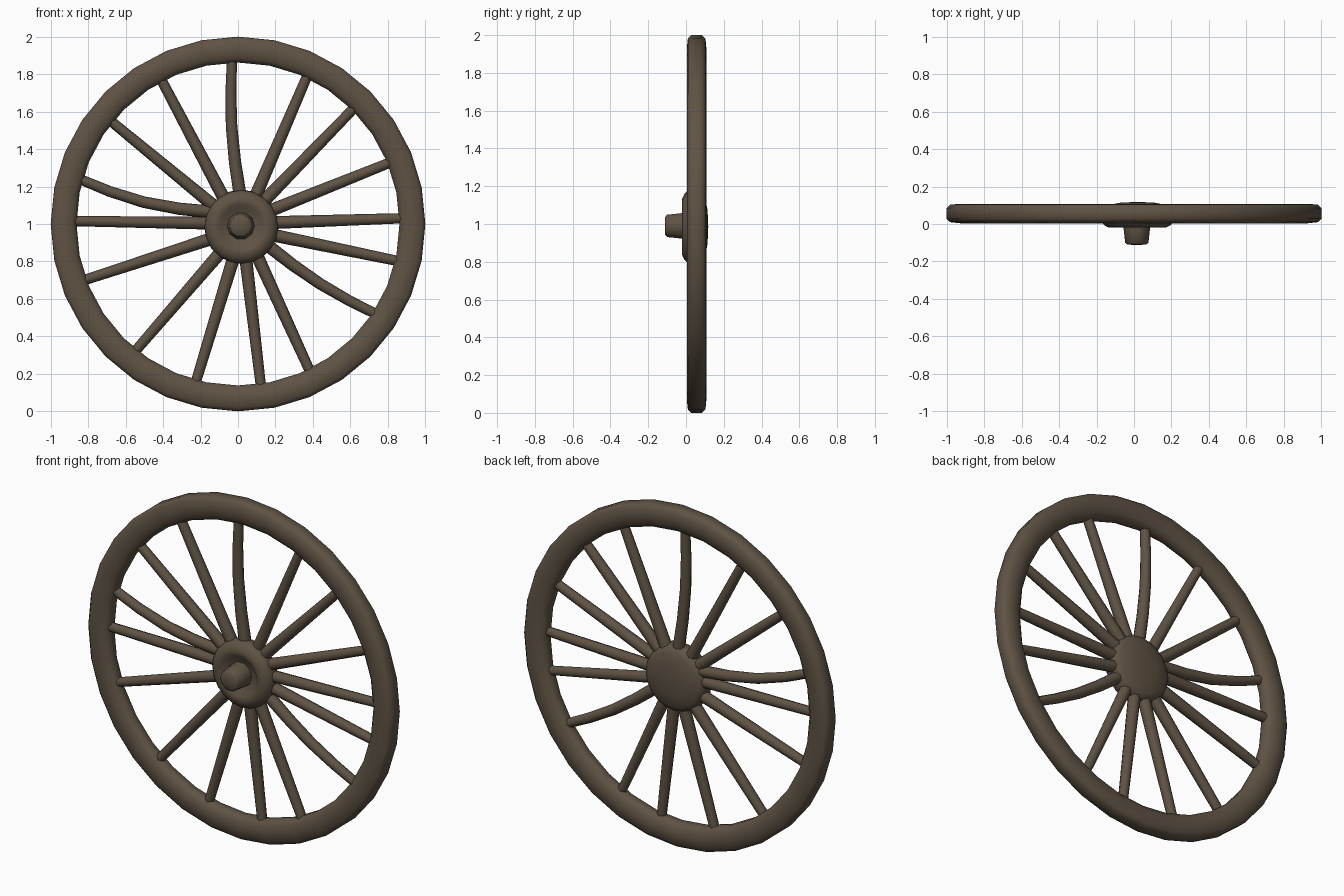
import bpy, bmesh, math
from mathutils import Vector, Matrix

cube = bpy.data.objects.get("Cube")
if cube:
    bpy.data.objects.remove(cube, do_unlink=True)

# One weathered wood colour
wood = bpy.data.materials.new("weathered_wood")
wood.use_nodes = True
colour = (0.114, 0.086, 0.058, 1)
wood.diffuse_color = colour
bsdf = wood.node_tree.nodes["Principled BSDF"]
bsdf.inputs["Base Color"].default_value = colour
bsdf.inputs["Roughness"].default_value = 0.9


def finish(obj, angle):
    obj.data.materials.clear()
    obj.data.materials.append(wood)
    bpy.ops.object.select_all(action='DESELECT')
    obj.select_set(True)
    bpy.context.view_layer.objects.active = obj
    bpy.ops.object.shade_smooth_by_angle(angle=math.radians(angle))


def lathe(name, profile, sides, centre, closed=False, angle=50):
    """Spin (radius, y) points around the y axis."""
    bm = bmesh.new()
    verts = [bm.verts.new((r, y, 0)) for r, y in profile]
    pairs = list(zip(verts, verts[1:]))
    if closed:
        pairs.append((verts[-1], verts[0]))
    edges = [bm.edges.new(p) for p in pairs]
    bmesh.ops.spin(bm, geom=verts + edges, cent=(0, 0, 0), axis=(0, 1, 0),
                   angle=math.tau, steps=sides, use_duplicate=False)
    bmesh.ops.remove_doubles(bm, verts=bm.verts, dist=0.0005)
    bmesh.ops.recalc_face_normals(bm, faces=bm.faces)
    bmesh.ops.translate(bm, verts=bm.verts, vec=centre)
    mesh = bpy.data.meshes.new(name)
    bm.to_mesh(mesh)
    bm.free()
    obj = bpy.data.objects.new(name, mesh)
    bpy.context.collection.objects.link(obj)
    finish(obj, angle)
    return obj


# Rim with softly rounded corners
lathe("rim", [(0.862, 0.035), (0.885, 0.012), (0.93, 0.004), (0.982, 0.01),
              (1.0, 0.028), (1.0, 0.085), (0.982, 0.103), (0.93, 0.108),
              (0.885, 0.098), (0.862, 0.075)], 32, (0, 0, 1), closed=True)

# Hub: raised front ring with a recess, shallow dome behind
hub_centre = Vector((0.018, 0, 0.985))
lathe("hub", [(0, 0.118), (0.09, 0.114), (0.16, 0.1), (0.185, 0.085),
              (0.198, 0.05), (0.195, 0.012), (0.175, -0.008), (0.15, -0.02),
              (0.12, -0.018), (0.1, 0.002), (0, 0.005)], 20, hub_centre)

# Tapered axle end
lathe("axle", [(0, 0.02), (0.075, 0.02), (0.07, -0.03), (0.062, -0.1),
               (0.05, -0.11), (0, -0.112)], 10, (0.015, 0, 0.99))

# Hand-fitted spokes: outer angle, hub angle (degrees), sideways bow
spokes = [(92, 92, 0.025), (118, 122, 0), (141, 143, 0), (164, 151, 0.04),
          (179, 173, 0), (200, 202, 0), (231, 231, 0), (255, 256, 0),
          (278, 278, 0), (296, 299, 0), (327, 325, -0.025), (347, 345, 0),
          (2, 8, 0), (22, 30, 0), (45, 49, 0), (65, 65, 0)]
curve = bpy.data.curves.new("spokes", 'CURVE')
curve.dimensions = '3D'
curve.bevel_depth = 0.03
curve.bevel_resolution = 2
curve.use_fill_caps = True
for outer, inner, bow in spokes:
    a, b = math.radians(outer), math.radians(inner)
    start = Vector((0.9 * math.cos(a), 0.053, 1 + 0.9 * math.sin(a)))
    end = hub_centre + Vector((0.16 * math.cos(b), 0.053, 0.16 * math.sin(b)))
    along = (end - start).normalized()
    side = Vector((along.z, 0, -along.x))
    line = curve.splines.new('POLY')
    line.points.add(4)
    for i, point in enumerate(line.points):
        t = i / 4
        pos = start.lerp(end, t) + side * bow * math.sin(math.pi * t)
        point.co = (*pos, 1)
        point.radius = 0.9 + 0.25 * t
spoke_obj = bpy.data.objects.new("spokes", curve)
bpy.context.collection.objects.link(spoke_obj)
bpy.ops.object.select_all(action='DESELECT')
spoke_obj.select_set(True)
bpy.context.view_layer.objects.active = spoke_obj
bpy.ops.object.convert(target='MESH')
finish(bpy.context.view_layer.objects.active, 50)
